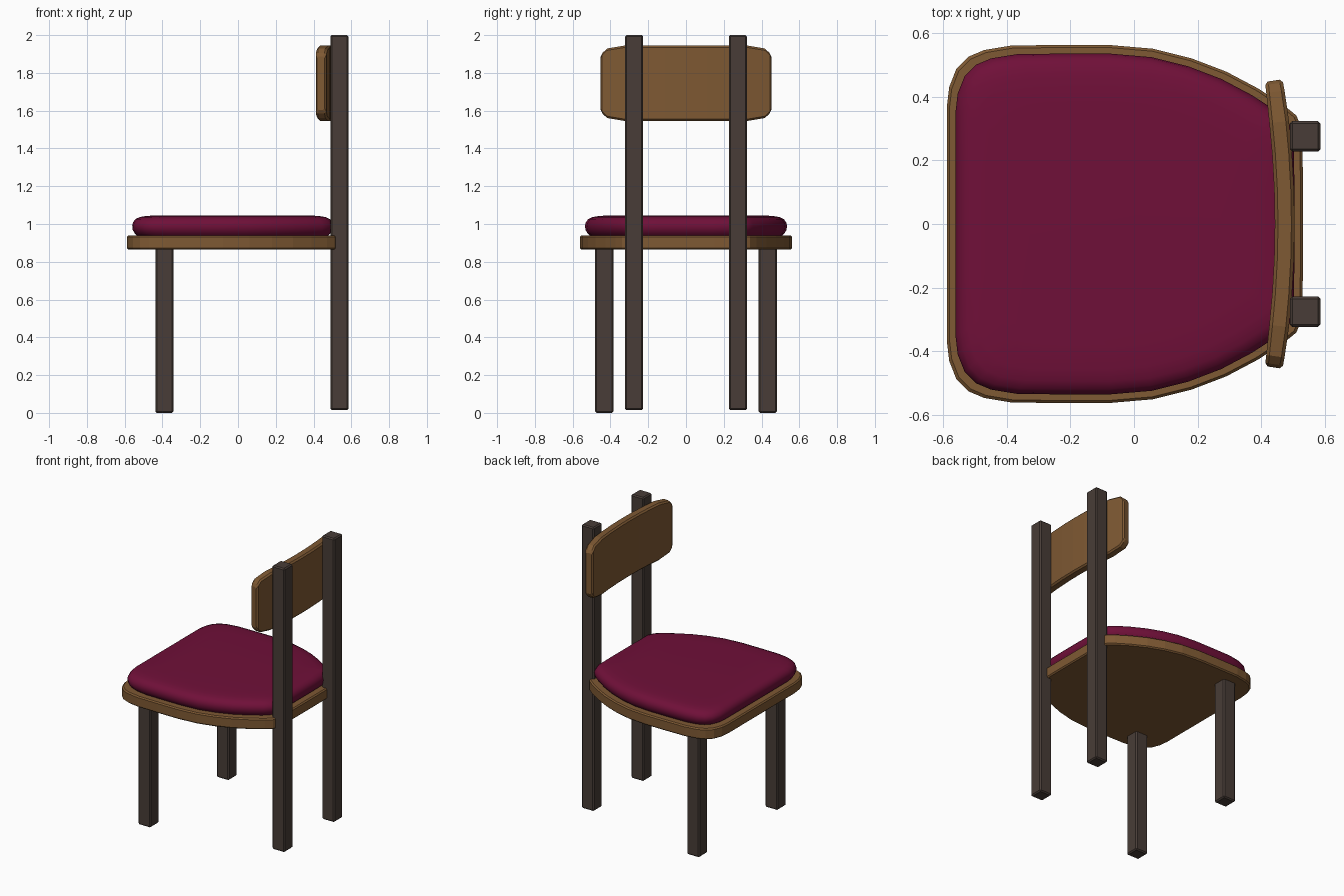
import bpy, bmesh
from mathutils import Vector

if "Cube" in bpy.data.objects:
    bpy.data.objects.remove(bpy.data.objects["Cube"])


def material(name, rgb):
    m = bpy.data.materials.new(name)
    m.diffuse_color = (*rgb, 1)
    m.use_nodes = True
    m.node_tree.nodes["Principled BSDF"].inputs["Base Color"].default_value = m.diffuse_color
    return m


WOOD = material("light_wood", (0.21, 0.10, 0.033))
DARK = material("dark_wood", (0.065, 0.046, 0.038))
FABRIC = material("red_fabric", (0.16, 0.005, 0.04))


def finish(name, bm, mat, smooth=False):
    bmesh.ops.recalc_face_normals(bm, faces=bm.faces[:])
    me = bpy.data.meshes.new(name)
    bm.to_mesh(me)
    bm.free()
    me.materials.append(mat)
    ob = bpy.data.objects.new(name, me)
    bpy.context.collection.objects.link(ob)
    if smooth:
        bpy.context.view_layer.objects.active = ob
        ob.select_set(True)
        bpy.ops.object.shade_smooth_by_angle(angle=0.6)
        ob.select_set(False)
    return ob


def loft(name, rings, mat, smooth=False):
    """Skin a list of equal-length rings and cap both ends."""
    bm = bmesh.new()
    loops = [[bm.verts.new(p) for p in ring] for ring in rings]
    n = len(loops[0])
    for a, b in zip(loops, loops[1:]):
        for i in range(n):
            j = (i + 1) % n
            bm.faces.new((a[i], a[j], b[j], b[i]))
    bm.faces.new(loops[0])
    bm.faces.new(loops[-1])
    return finish(name, bm, mat, smooth)


def leg(name, x, y, z0, z1, size=0.096):
    bm = bmesh.new()
    bmesh.ops.create_cube(bm, size=1)
    bmesh.ops.scale(bm, vec=(size, size, z1 - z0), verts=bm.verts[:])
    bmesh.ops.translate(bm, vec=(x, y, (z0 + z1) / 2), verts=bm.verts[:])
    bmesh.ops.bevel(bm, geom=bm.edges[:], offset=0.008, segments=1, affect='EDGES')
    return finish(name, bm, DARK)


# Seat outline, half of it mirrored across y
half = [(-0.587, 0.2), (-0.587, 0.37), (-0.58, 0.43), (-0.557, 0.488), (-0.52, 0.525),
        (-0.47, 0.546), (-0.385, 0.56), (-0.23, 0.562), (-0.08, 0.562), (0.06, 0.55),
        (0.18, 0.52), (0.29, 0.478), (0.39, 0.425), (0.47, 0.373), (0.51, 0.34),
        (0.528, 0.295), (0.53, 0.15)]
outline = half + [(x, -y) for x, y in reversed(half)]
CX, R = -0.028, 0.56


def seat_rings(profile):
    return [[(CX + (x - CX) * (1 - d / R), y * (1 - d / R), z) for x, y in outline]
            for d, z in profile]


loft("seat_frame", seat_rings([(0.008, 0.864), (0, 0.872), (0, 0.932), (0.008, 0.94)]), WOOD)
loft("seat_cushion", seat_rings([(0.056, 0.936), (0.042, 0.948), (0.03, 0.968), (0.027, 0.99),
                                 (0.031, 1.008), (0.044, 1.026), (0.068, 1.037),
                                 (0.105, 1.043), (0.18, 1.046)]), FABRIC, True)

# Legs and back posts
for side, s in (("left", 1), ("right", -1)):
    leg("front_leg_" + side, -0.39, s * 0.433, 0.0, 0.875)
    leg("back_post_" + side, 0.537, s * 0.275, 0.015, 2.0)

# Curved backrest: bevelled slab sections along y (y, half height, half thickness)
right = [(0, 0.2, 0.031), (0.11, 0.2, 0.031), (0.22, 0.2, 0.031), (0.32, 0.2, 0.031),
         (0.415, 0.184, 0.029), (0.44, 0.16, 0.028), (0.45, 0.142, 0.02)]
sections = [(-y, h, t) for y, h, t in reversed(right[1:])] + right
rings = []
for y, h, t in sections:
    mid = Vector((0.473 - 0.17 * y * y, y, 1.745))
    nrm = Vector((1, 0.34 * y, 0)).normalized()
    b = 0.01
    rings.append([mid + nrm * u + Vector((0, 0, w)) for u, w in (
        (-t, -h + b), (-t + b, -h), (t - b, -h), (t, -h + b),
        (t, h - b), (t - b, h), (-t + b, h), (-t, h - b))])
loft("backrest", rings, WOOD)
